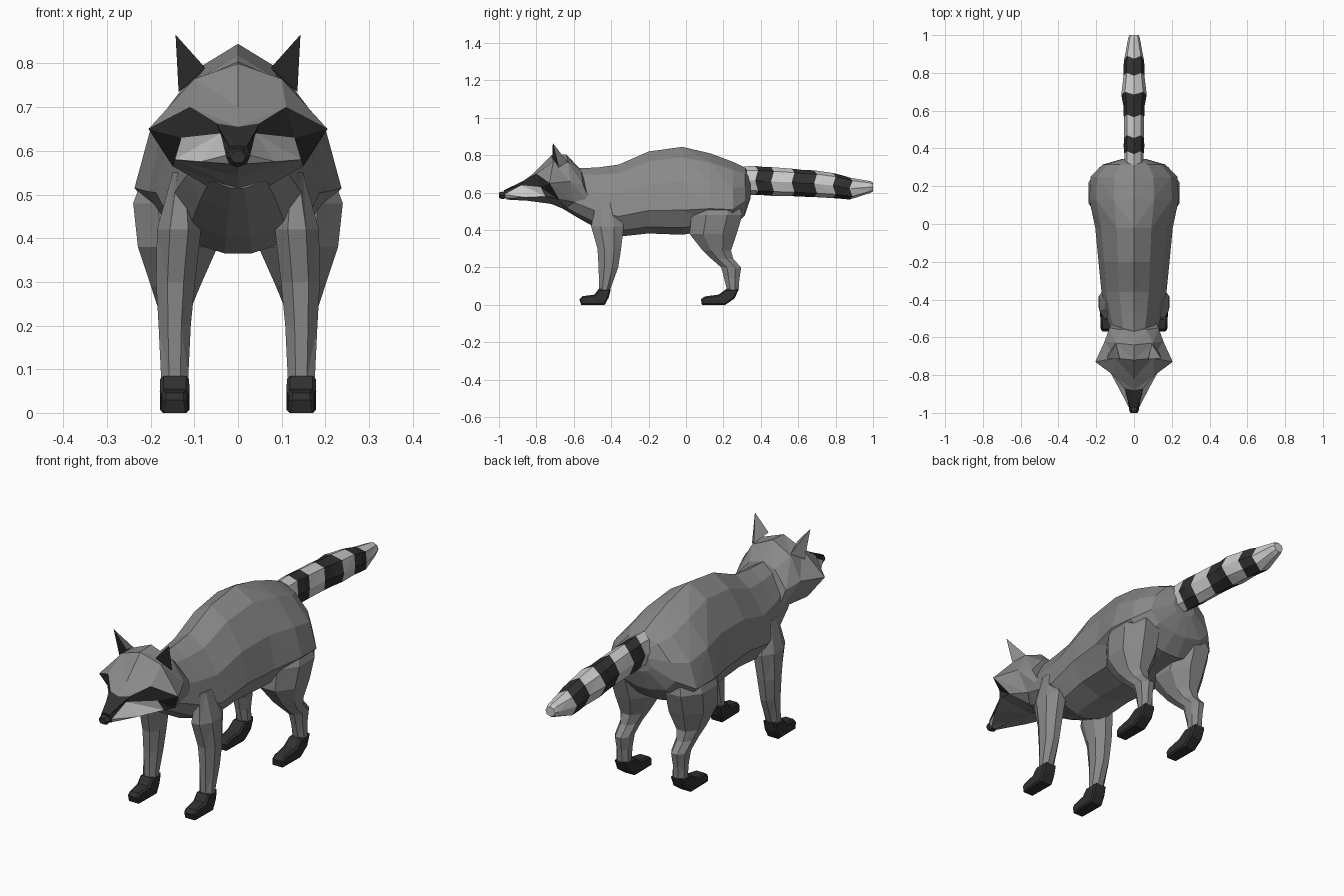
import bpy, bmesh
from math import cos, sin, pi

if "Cube" in bpy.data.objects:
    bpy.data.objects.remove(bpy.data.objects["Cube"])


def material(name, v):
    m = bpy.data.materials.new(name)
    m.diffuse_color = (v, v, v, 1)
    m.use_nodes = True
    m.node_tree.nodes["Principled BSDF"].inputs["Base Color"].default_value = m.diffuse_color
    return m


FUR, DARK, PALE = 0, 1, 2
MATS = [material("fur_grey", 0.25), material("fur_dark", 0.03), material("fur_pale", 0.55)]


def finish(bm, name, mirror=False):
    bmesh.ops.recalc_face_normals(bm, faces=bm.faces)
    me = bpy.data.meshes.new(name)
    bm.to_mesh(me)
    bm.free()
    for m in MATS:
        me.materials.append(m)
    ob = bpy.data.objects.new(name, me)
    bpy.context.collection.objects.link(ob)
    if mirror:
        ob.modifiers.new("mirror", 'MIRROR').use_mirror_merge = False
    return ob


def loft(name, rings, colour=lambda i, j, t: FUR, mirror=False):
    """Skin closed rings with triangles, symmetric left to right.
    colour(i, j, t) picks the material of triangle t in each cell."""
    bm = bmesh.new()
    vs = [[bm.verts.new(p) for p in r] for r in rings]
    n = len(vs[0])
    for i in range(len(vs) - 1):
        for j in range(n):
            p, q = j, (j + 1) % n
            if j >= n // 2:
                p, q = q, p
            a, b, c, d = vs[i][p], vs[i][q], vs[i + 1][q], vs[i + 1][p]
            for t, tri in enumerate(((a, b, c), (a, c, d))):
                bm.faces.new(tri).material_index = colour(i, j, t)
    bm.faces.new(vs[0]).material_index = colour(0, 0, 0)
    bm.faces.new(vs[-1]).material_index = colour(len(vs) - 2, 0, 0)
    return finish(bm, name, mirror)


def symmetric(half):
    """Close a half section (top centre to bottom centre) into a full ring."""
    return half + [(-x, y, z) for x, y, z in half[-2:0:-1]]


# Body: one section shape scaled along the spine (y, top, bottom, half width)
section = [(0, 1), (.45, .88), (.85, .6), (1, .28), (.72, .08), (.18, 0), (0, 0)]
spine = [(-.66, .73, .515, .09), (-.58, .73, .467, .12), (-.47, .735, .405, .15),
         (-.36, .75, .365, .172), (-.2, .82, .382, .188), (-.02, .845, .375, .205),
         (.13, .81, .40, .237), (.25, .765, .41, .23), (.315, .735, .48, .165),
         (.345, .69, .57, .06)]
loft("body", [symmetric([(w * a, y, b + (t - b) * f) for a, f in section])
              for y, t, b, w in spine])

# Head: half sections from the muzzle tip back to the neck
head = [
    [(0, -.975, .612), (.02, -.975, .61), (.028, -.97, .59), (.02, -.96, .57), (0, -.96, .563)],
    [(0, -.88, .655), (.05, -.87, .663), (.04, -.88, .64), (.085, -.86, .575), (0, -.85, .557)],
    [(0, -.82, .70), (.11, -.80, .70), (.13, -.775, .63), (.145, -.75, .58), (0, -.72, .54)],
    [(0, -.72, .80), (.10, -.71, .765), (.205, -.73, .65), (.15, -.68, .565), (0, -.66, .515)],
    [(0, -.64, .805), (.10, -.63, .76), (.155, -.62, .66), (.115, -.6, .55), (0, -.59, .48)],
    [(0, -.57, .73), (.065, -.56, .715), (.13, -.55, .64), (.11, -.5, .53), (0, -.5, .47)]]


def head_colour(i, j, t):
    j = min(j, 7 - j)
    if (i, j) in {(0, 0), (0, 1), (1, 1), (2, 2)} or (i, j, t) == (2, 1, 0):
        return DARK
    return PALE if j == 2 and i < 2 else FUR


loft("head", [symmetric(r) for r in head], head_colour)

# Nose
bm = bmesh.new()
nose = [bm.verts.new((s * cos(k * pi / 3), y, .586 + .85 * s * sin(k * pi / 3)))
        for y, s in ((-.95, .022), (-.985, .027), (-1, .018)) for k in range(6)]
bmesh.ops.convex_hull(bm, input=nose)
for f in bm.faces:
    f.material_index = DARK
finish(bm, "nose")

# Ears: dark inside, grey behind
bm = bmesh.new()
a, b, c, tip = [bm.verts.new(p) for p in ((.075, -.715, .79), (.136, -.68, .735),
                                          (.095, -.635, .765), (.143, -.712, .866))]
bm.faces.new((a, b, tip)).material_index = DARK
for tri in ((b, c, tip), (c, a, tip), (a, c, b)):
    bm.faces.new(tri)
finish(bm, "ears", True)


# Legs: octagonal rings (x, y, z, half width, half depth)
def leg(name, path):
    rings = [[(x + rx * cos(k * pi / 4 + pi / 8) * 1.05, y + ry * sin(k * pi / 4 + pi / 8) * 1.05, z)
              for k in range(8)] for x, y, z, rx, ry in path]
    loft(name, rings, mirror=True)


leg("front_legs", [(.13, -.43, .55, .02, .05), (.135, -.42, .42, .052, .09),
                   (.143, -.41, .3, .046, .065), (.145, -.415, .2, .038, .054),
                   (.145, -.435, .08, .032, .03)])
leg("hind_legs", [(.12, .18, .62, .07, .09), (.143, .165, .48, .1, .14),
                  (.138, .145, .38, .094, .13), (.143, .165, .29, .058, .078),
                  (.145, .195, .245, .041, .06), (.145, .242, .2, .036, .055),
                  (.145, .245, .14, .03, .042), (.145, .25, .08, .031, .032)])


# Paws: side profile (y, z, half width), side edges chamfered
def paw(name, ankle, profile):
    bm = bmesh.new()
    sides = [[bm.verts.new((.145 + s * w, ankle + y, z)) for y, z, w in profile]
             for s in (-1, 1)]
    n = len(profile)
    for k in range(n):
        m = (k + 1) % n
        bm.faces.new((sides[0][k], sides[0][m], sides[1][m], sides[1][k]))
    for s in sides:
        bm.faces.new(s)
    bmesh.ops.recalc_face_normals(bm, faces=bm.faces)
    bmesh.ops.bevel(bm, geom=[e for e in bm.edges if abs(e.verts[0].co.x - e.verts[1].co.x) < .02],
                    offset=.007, segments=1, affect='EDGES')
    for f in bm.faces:
        f.material_index = DARK
    finish(bm, name, True)


paw("front_paws", -.435, [(.033, .085, .033), (.022, .04, .034), (0, 0, .034), (-.125, 0, .032),
                          (-.135, .03, .027), (-.12, .046, .027), (-.055, .055, .033),
                          (-.032, .085, .033)])
paw("hind_paws", .25, [(.033, .085, .032), (.01, .035, .034), (-.04, 0, .034), (-.165, 0, .032),
                       (-.17, .03, .027), (-.15, .045, .028), (-.075, .055, .033),
                       (-.035, .085, .032)])

# Tail: banded rings with zigzag edges (y, z, half width, half height)
tail = [(.31, .665, .05, .072), (.37, .665, .05, .074), (.415, .662, .054, .072),
        (.455, .66, .051, .073), (.565, .655, .053, .07), (.625, .65, .055, .068),
        (.685, .648, .066, .068), (.785, .638, .054, .064), (.835, .63, .055, .06),
        (.875, .622, .05, .056), (.985, .63, .03, .03), (1.0, .63, .024, .022)]
loft("tail", [[(rx * cos(k * pi / 4) * 1.02, y + (.015 * (k % 2) if y < .9 else 0),
                z + rz * sin(k * pi / 4) * 1.05) for k in range(8)] for y, z, rx, rz in tail],
     lambda i, j, t: DARK if i in (1, 2, 4, 5, 7, 8) else PALE)
